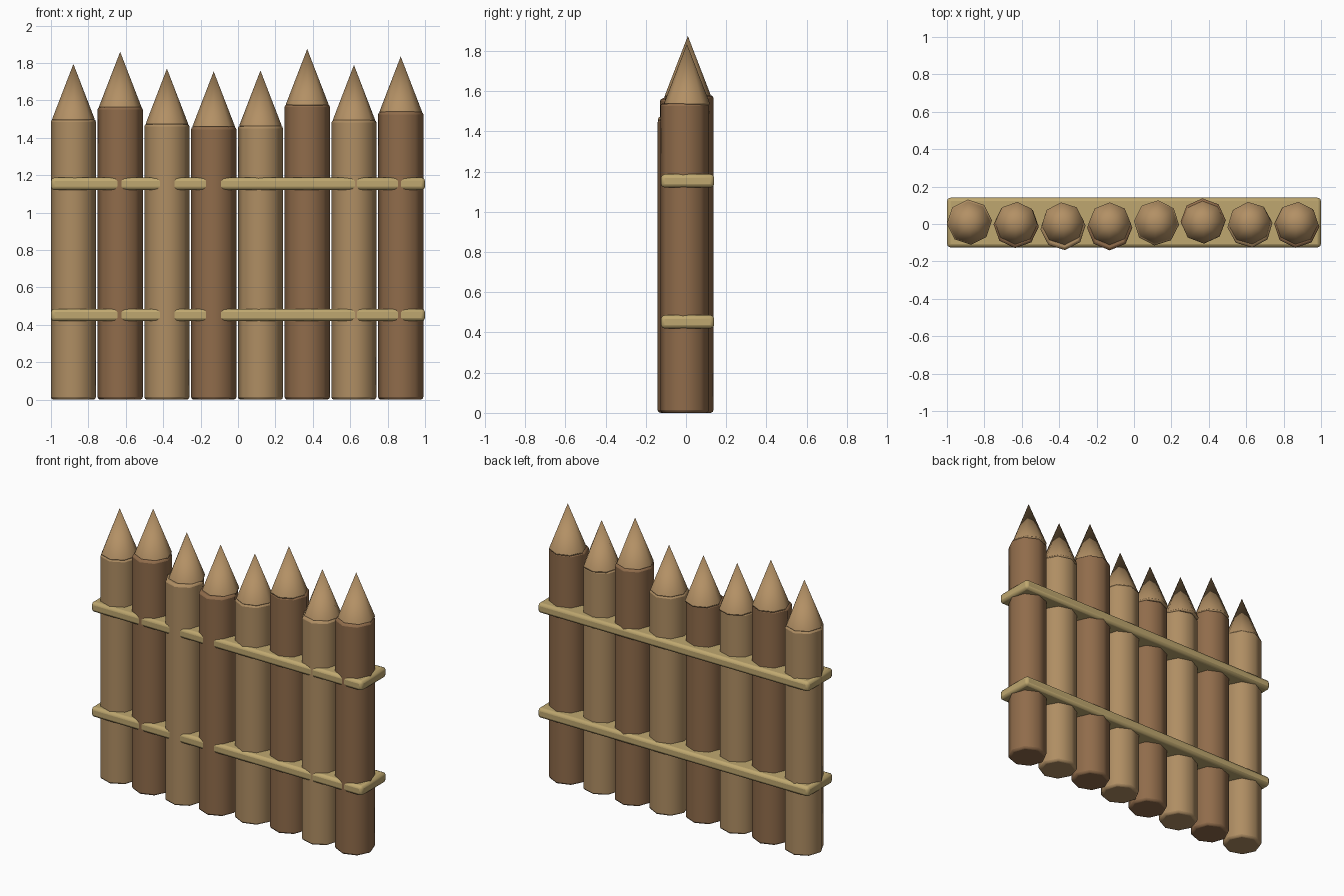
import bpy
from math import radians

if "Cube" in bpy.data.objects:
    bpy.data.objects.remove(bpy.data.objects["Cube"])


def material(name, rgb):
    m = bpy.data.materials.new(name)
    m.diffuse_color = (*rgb, 1)
    m.use_nodes = True
    m.node_tree.nodes["Principled BSDF"].inputs["Base Color"].default_value = m.diffuse_color
    return m


LIGHT = material("light_wood", (0.43, 0.27, 0.125))
DARK = material("dark_wood", (0.28, 0.15, 0.07))
TIP = material("cut_wood", (0.45, 0.28, 0.13))
RAIL = material("rail_wood", (0.52, 0.39, 0.16))


def finish(obj, name, mat, width, limit):
    """Bevel the sharp edges, smooth the rest and colour the part."""
    obj.name = name
    obj.data.materials.append(mat)
    b = obj.modifiers.new("soft_edges", 'BEVEL')
    b.width = width
    b.segments = 2
    b.limit_method = 'ANGLE'
    b.angle_limit = radians(limit)
    bpy.ops.object.shade_smooth_by_angle(angle=radians(50))


# Stakes: (top height, y offset, twist in degrees)
stakes = [
    (1.50, 0.01, 4), (1.565, -0.008, -3), (1.475, -0.019, 5), (1.46, -0.02, 0),
    (1.465, 0.006, -5), (1.58, 0.016, 2), (1.495, -0.006, 6), (1.54, -0.007, -4),
]
for i, (top, y, twist) in enumerate(stakes):
    x = -0.88 + 0.25 * i
    rot = (0, 0, radians(twist))
    # Octagonal log
    bpy.ops.mesh.primitive_cylinder_add(vertices=8, radius=0.121, depth=top,
                                        location=(x, y, top / 2), rotation=rot)
    finish(bpy.context.object, f"stake_{i + 1}", DARK if i % 2 else LIGHT, 0.014, 60)
    # Sharpened point
    bpy.ops.mesh.primitive_cone_add(vertices=8, radius1=0.118, radius2=0, depth=0.305,
                                    location=(x, 0.006 + y * 0.2, top + 0.1425), rotation=rot)
    finish(bpy.context.object, f"point_{i + 1}", TIP, 0.012, 60)

# Two cross rails running through the stakes
for name, z in (("lower_rail", 0.453), ("upper_rail", 1.154)):
    bpy.ops.mesh.primitive_cube_add(size=1, location=(0, 0.008, z))
    rail = bpy.context.object
    rail.scale = (2, 0.265, 0.066)
    bpy.ops.object.transform_apply(location=False, rotation=False, scale=True)
    finish(rail, name, RAIL, 0.018, 60)
